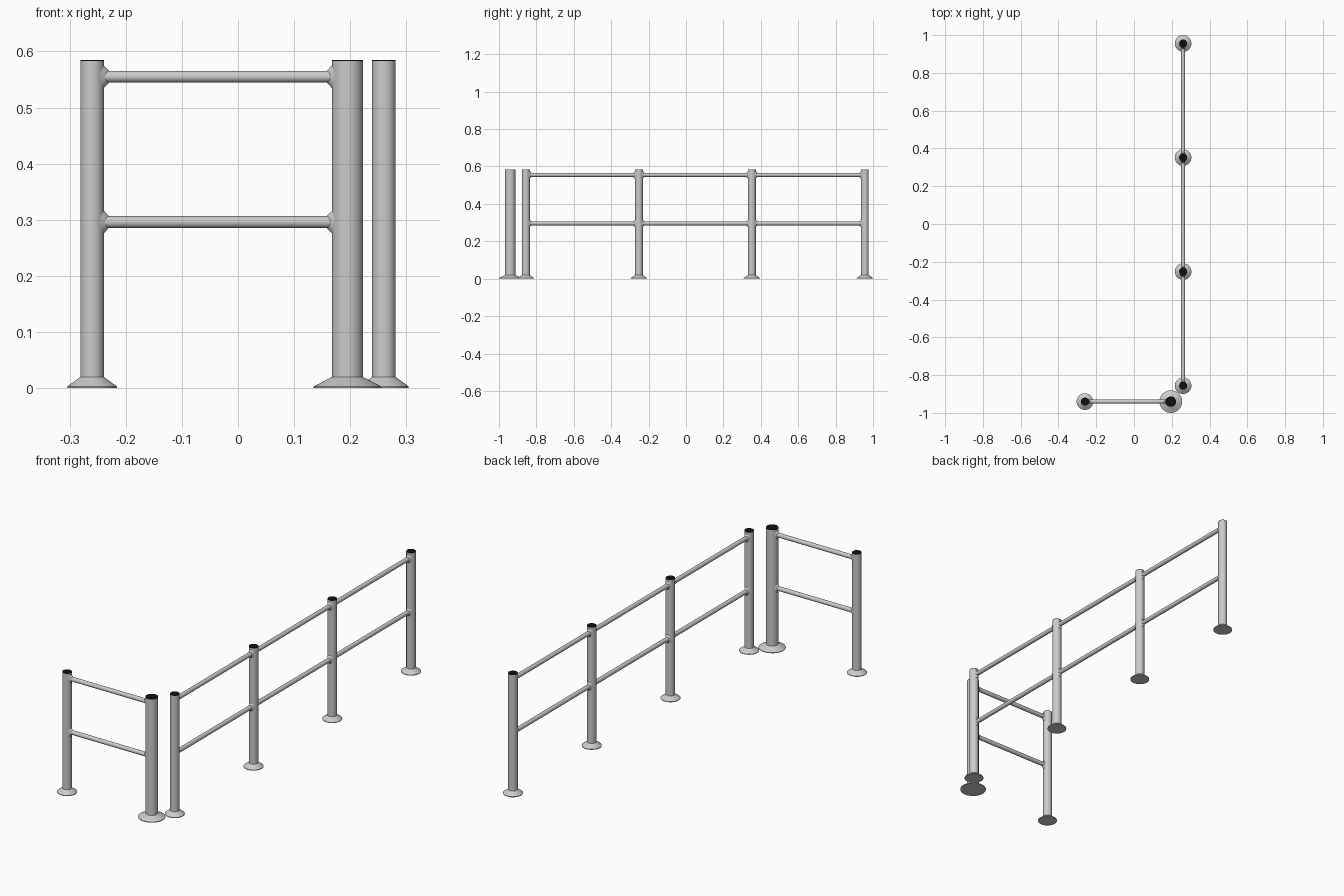
import bpy, bmesh, math
from mathutils import Vector

if "Cube" in bpy.data.objects:
    bpy.data.objects.remove(bpy.data.objects["Cube"])

SEG = 32
HEIGHT = 0.585
RAIL_R = 0.0105
RAIL_Z = (0.296, 0.555)

black = bpy.data.materials.new("black_cap")
black.diffuse_color = (0.005, 0.005, 0.005, 1)
black.use_nodes = True
black.node_tree.nodes["Principled BSDF"].inputs["Base Color"].default_value = black.diffuse_color


def finish(name, bm, mat=None):
    bmesh.ops.recalc_face_normals(bm, faces=bm.faces)
    me = bpy.data.meshes.new(name)
    bm.to_mesh(me)
    bm.free()
    ob = bpy.data.objects.new(name, me)
    bpy.context.collection.objects.link(ob)
    if mat:
        me.materials.append(mat)
    bpy.ops.object.select_all(action='DESELECT')
    ob.select_set(True)
    bpy.context.view_layer.objects.active = ob
    bpy.ops.object.shade_smooth_by_angle(angle=math.radians(30))
    return ob


def loft(name, rings, mat=None, caps=True):
    """Skin a list of point rings, optionally closing both ends."""
    bm = bmesh.new()
    loops = [[bm.verts.new(p) for p in ring] for ring in rings]
    for a, b in zip(loops, loops[1:]):
        for i in range(SEG):
            j = (i + 1) % SEG
            bm.faces.new((a[i], a[j], b[j], b[i]))
    if caps:
        bm.faces.new(loops[0])
        bm.faces.new(loops[-1])
    return finish(name, bm, mat)


ANGLES = [2 * math.pi * i / SEG for i in range(SEG)]


def lathe(name, x, y, profile, mat=None):
    return loft(name, [[(x + r * math.cos(t), y + r * math.sin(t), z) for t in ANGLES]
                       for r, z in profile], mat)


def post(name, x, y, r, flange):
    # tube with a flared foot, and a thin black cap on top
    lathe(name, x, y, [(flange, 0), (flange, 0.003), (r, 0.02), (r, HEIGHT - 0.002)])
    lathe(name + "_cap", x, y, [(r, HEIGHT - 0.002), (r, HEIGHT)], black)


def collar(name, origin, axis, r):
    # saddle-shaped weld following the round post
    side = Vector((-axis.y, axis.x, 0))
    outer, inner = [], []
    for t in ANGLES:
        c, s = math.cos(t), math.sin(t)
        lat = 0.016 * c
        outer.append(origin + axis * math.sqrt(r * r - lat * lat)
                     + side * lat + Vector((0, 0, 0.02 * s)))
        lat = RAIL_R * c
        inner.append(origin + axis * (math.sqrt(r * r - lat * lat) + 0.009 - 0.004 * abs(c))
                     + side * lat + Vector((0, 0, RAIL_R * s)))
    loft(name, [outer, inner], caps=False)


def span(name, a, ra, b, rb):
    # two rails between neighbouring posts, with collars at each end
    for label, z in zip(("lower", "upper"), RAIL_Z):
        p, q = Vector((*a, z)), Vector((*b, z))
        d = (q - p).normalized()
        side = Vector((-d.y, d.x, 0))
        ends = (p + d * (ra - 0.006), q - d * (rb - 0.006))
        loft(f"{name}_{label}_rail",
             [[e + side * RAIL_R * math.cos(t) + Vector((0, 0, RAIL_R * math.sin(t)))
               for t in ANGLES] for e in ends])
        collar(f"{name}_{label}_collar_start", p, d, ra)
        collar(f"{name}_{label}_collar_end", q, -d, rb)


R, FLANGE = 0.021, 0.044
BIG_R, BIG_FLANGE = 0.0277, 0.06

# Long side railing
side_posts = [(0.26, -0.856 + 0.604 * i) for i in range(4)]
for i, p in enumerate(side_posts):
    post(f"side_post_{i + 1}", *p, R, FLANGE)
for i, (a, b) in enumerate(zip(side_posts, side_posts[1:])):
    span(f"side_span_{i + 1}", a, R, b, R)

# Short front railing with its thicker corner post
left, corner = (-0.26, -0.94), (0.195, -0.94)
post("front_post", *left, R, FLANGE)
post("corner_post", *corner, BIG_R, BIG_FLANGE)
span("front_span", left, R, corner, BIG_R)
